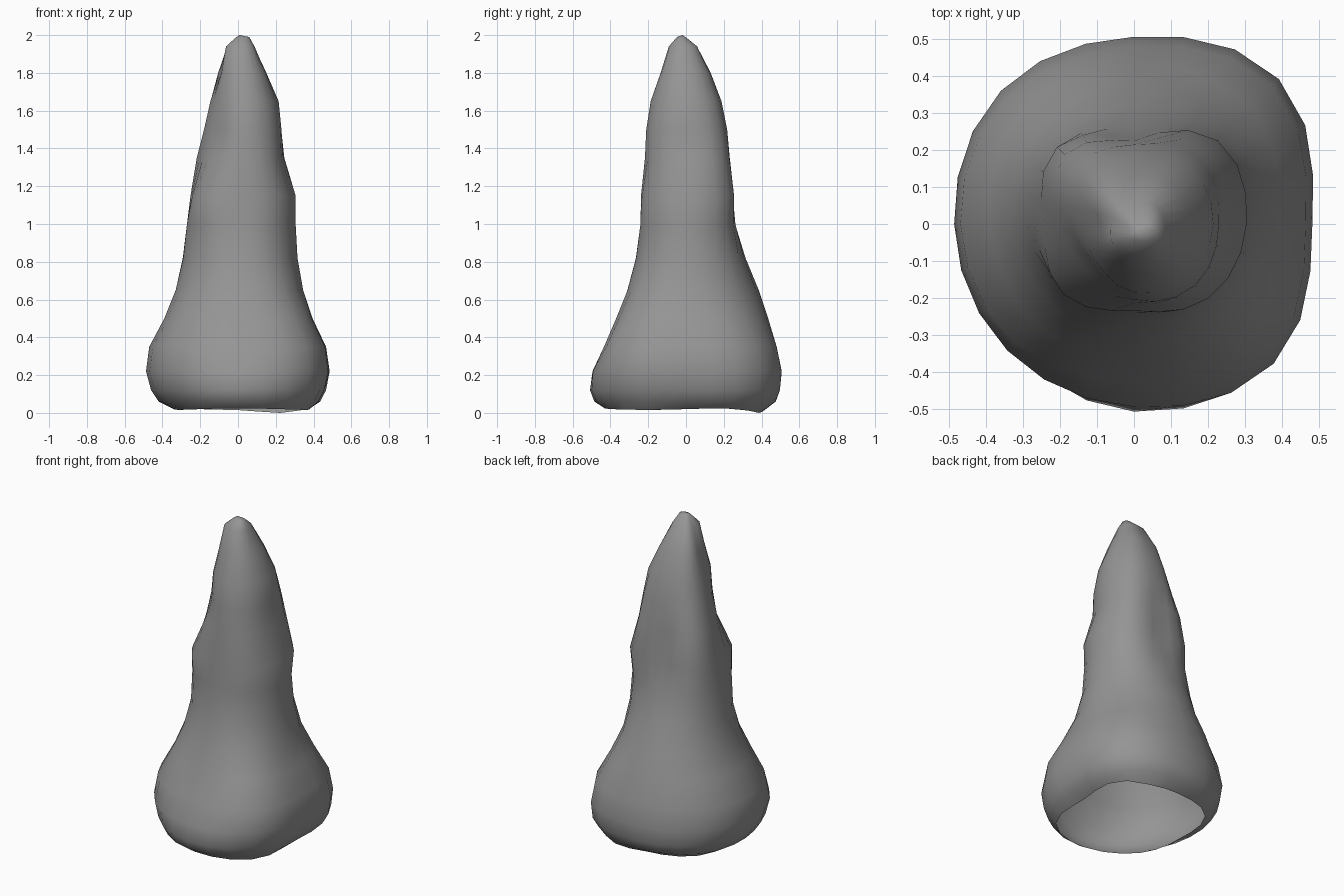
import bpy, bmesh
from math import sin, cos, tau, radians

if "Cube" in bpy.data.objects:
    bpy.data.objects.remove(bpy.data.objects["Cube"])

SIDES_PER_SPAN = 3          # ring vertices between neighbouring measured directions

# Height, then radius every 45 degrees starting at +x
LEVELS = [
    (0.02, .37, .46, .40, .41, .34, .38, .43, .45),
    (0.06, .43, .51, .475, .465, .42, .43, .485, .485),
    (0.12, .46, .545, .497, .495, .46, .465, .508, .52),
    (0.22, .483, .555, .507, .51, .487, .485, .495, .535),
    (0.35, .465, .53, .48, .485, .47, .455, .425, .51),
    (0.50, .395, .445, .435, .43, .39, .38, .365, .425),
    (0.65, .345, .37, .385, .365, .33, .31, .31, .345),
    (0.82, .315, .325, .315, .325, .29, .265, .265, .295),
    (1.00, .305, .305, .26, .295, .27, .26, .24, .28),
    (1.15, .305, .32, .235, .295, .245, .27, .235, .285),
    (1.35, .24, .28, .225, .265, .205, .18, .215, .24),
    (1.50, .23, .25, .215, .22, .17, .155, .205, .235),
    (1.65, .215, .215, .185, .18, .14, .145, .185, .205),
    (1.80, .15, .15, .13, .135, .09, .11, .13, .155),
    (1.94, .085, .075, .055, .06, .06, .08, .09, .10),
]


def smooth_ring(radii):
    """Closed Catmull-Rom interpolation of the measured radii."""
    n, out = len(radii), []
    for i in range(n):
        a, b, c, d = (radii[(i + k) % n] for k in (-1, 0, 1, 2))
        for s in range(SIDES_PER_SPAN):
            t = s / SIDES_PER_SPAN
            out.append(0.5 * (2 * b + (c - a) * t + (2 * a - 5 * b + 4 * c - d) * t ** 2
                              + (3 * b - a - 3 * c + d) * t ** 3))
    return out


bm = bmesh.new()
rings = []
for z, *radii in LEVELS:
    ring = smooth_ring(radii)
    rings.append([bm.verts.new((r * cos(tau * i / len(ring)), r * sin(tau * i / len(ring)), z))
                  for i, r in enumerate(ring)])

# Slightly uneven open rim with one small dip at the back right
count = len(rings[0])
for i, v in enumerate(rings[0]):
    a = tau * i / count
    v.co.z = 0.02 - 0.02 * max(0, cos(a - radians(60))) ** 20 + 0.004 * sin(3 * a)

# Blunt, off-centre tip
rings.append([bm.verts.new((0.02 + v.co.x * 0.45, -0.02 + v.co.y * 0.3, 1.99))
              for v in rings[-1]])
tip = bm.verts.new((0.01, -0.02, 2.0))

# Skin between rings; the underside stays open
for lower, upper in zip(rings, rings[1:]):
    for i in range(count):
        j = (i + 1) % count
        bm.faces.new((lower[i], lower[j], upper[j], upper[i]))
for i in range(count):
    bm.faces.new((rings[-1][i], rings[-1][(i + 1) % count], tip))
for f in bm.faces:
    f.smooth = True

mesh = bpy.data.meshes.new("stalagmite")
bm.to_mesh(mesh)
bm.free()
stalagmite = bpy.data.objects.new("stalagmite", mesh)
bpy.context.collection.objects.link(stalagmite)

# Dark grey stone
stone = bpy.data.materials.new("dark_stone")
stone.diffuse_color = (0.3, 0.3, 0.3, 1)
stone.use_nodes = True
stone.node_tree.nodes["Principled BSDF"].inputs["Base Color"].default_value = stone.diffuse_color
mesh.materials.append(stone)
